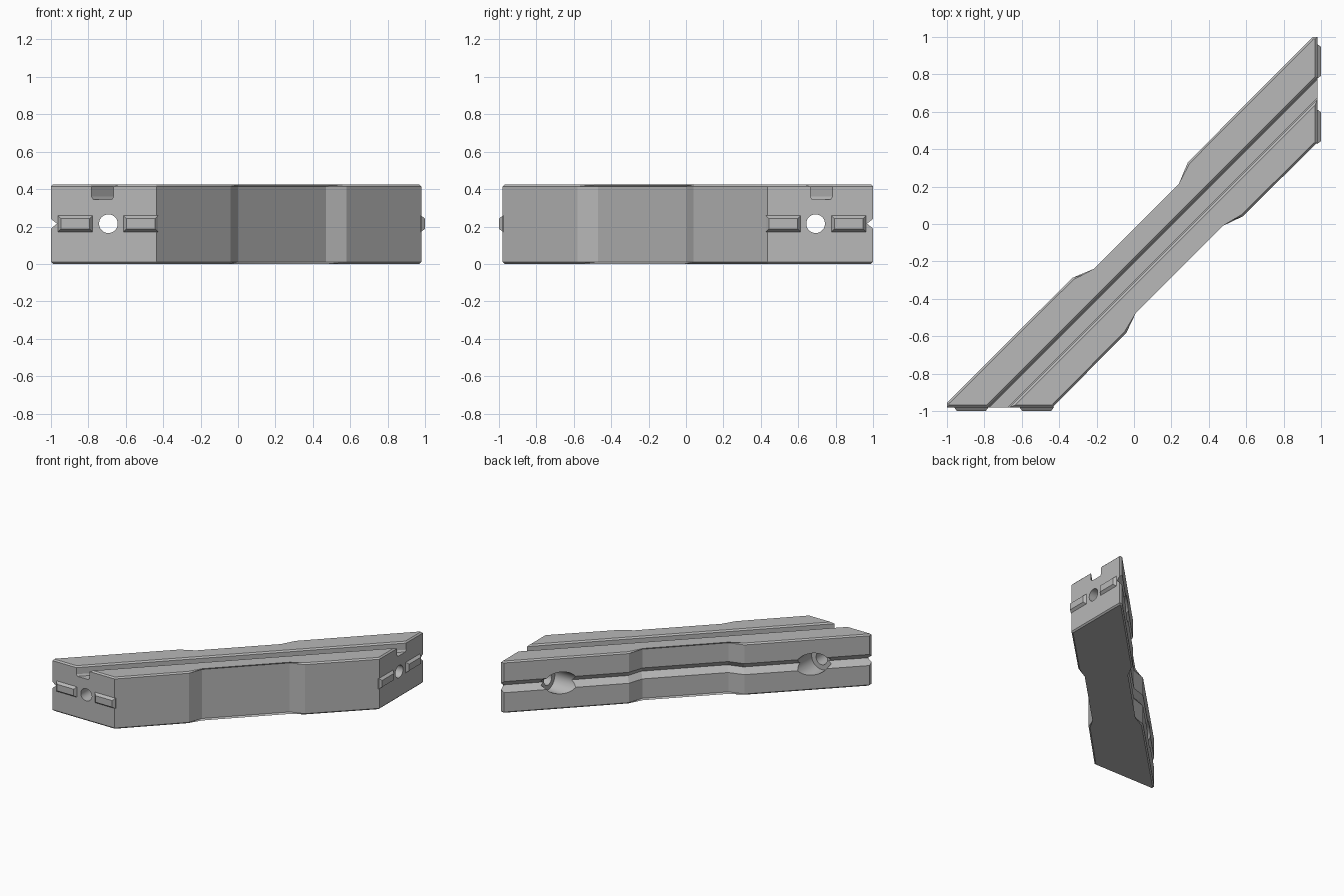
import bpy, bmesh, math
from mathutils import Vector, Matrix

cube = bpy.data.objects.get("Cube")
if cube:
    bpy.data.objects.remove(cube, do_unlink=True)

H, MID = 0.425, 0.215
S = math.sqrt(0.5)
ALONG = Vector((S, S, 0))       # direction of the long axis
ACROSS = Vector((S, -S, 0))     # direction across the beam
SWAP = Matrix(((0, -1, 0, 0), (-1, 0, 0, 0), (0, 0, 1, 0), (0, 0, 0, 1)))  # other end

grey = bpy.data.materials.new("plain_grey")
grey.use_nodes = True
grey.diffuse_color = (0.48, 0.48, 0.48, 1)
grey.node_tree.nodes["Principled BSDF"].inputs["Base Color"].default_value = grey.diffuse_color


def finish(name, bm, matrix=None):
    if matrix:
        bm.transform(matrix)
    bmesh.ops.recalc_face_normals(bm, faces=bm.faces[:])
    mesh = bpy.data.meshes.new(name)
    bm.to_mesh(mesh)
    bm.free()
    mesh.materials.append(grey)
    obj = bpy.data.objects.new(name, mesh)
    bpy.context.collection.objects.link(obj)
    return obj


def loft(sections):
    """Skin a solid through a list of equal closed sections."""
    bm = bmesh.new()
    rings = [[bm.verts.new(p) for p in sec] for sec in sections]
    n = len(rings[0])
    for a, b in zip(rings, rings[1:]):
        for i in range(n):
            j = (i + 1) % n
            bm.faces.new((a[i], a[j], b[j], b[i]))
    bm.faces.new(rings[0])
    bm.faces.new(rings[-1])
    return bm


def rod(radius, y0, y1, x):
    """Cylinder lying along y."""
    ring = [(x + radius * math.cos(i * math.tau / 40), MID + radius * math.sin(i * math.tau / 40))
            for i in range(40)]
    return loft([[(px, y, pz) for px, pz in ring] for y in (y0, y1)])


def cut(body, cutter):
    mod = body.modifiers.new("cut", 'BOOLEAN')
    mod.operation = 'DIFFERENCE'
    mod.solver = 'EXACT'
    mod.object = cutter
    bpy.ops.object.modifier_apply(modifier=mod.name)
    bpy.data.objects.remove(cutter, do_unlink=True)


def mirrored(points):
    return points + [(-y, -x) for x, y in reversed(points)]


# Waisted diagonal beam with chamfered top and bottom rims
left_side = mirrored([(-1, -0.98), (-1, -0.955), (-0.33, -0.288), (-0.21, -0.25)])
right_side = mirrored([(0.98, 0.435), (0.58, 0.04), (0.47, 0)][::-1])
right_side = [(0.98, 0.435), (0.58, 0.04), (0.47, 0), (0, -0.47), (-0.04, -0.58), (-0.435, -0.98)]
outline = left_side + right_side
bm = loft([[(x, y, z) for x, y in outline] for z in (0, H)])
rims = [e for e in bm.edges if abs(e.verts[0].co.z - e.verts[1].co.z) < 1e-4]
bmesh.ops.bevel(bm, geom=rims, offset=0.011, segments=1, affect='EDGES')
beam = finish("beam", bm)
bpy.context.view_layer.objects.active = beam
beam.select_set(True)

# Straight channel along the top
half = [(0.035, 0.345), (0.042, 0.36), (0.042, H - 0.011), (0.054, H), (0.054, H + 0.1)]
section = [(v, z) for v, z in half] + [(-v, z) for v, z in reversed(half)]
channel = loft([[ALONG * u + ACROSS * (0.181 + v) + Vector((0, 0, z)) for v, z in section]
                for u in (-2, 2)])
cut(beam, finish("channel_cutter", channel))

# V groove following the back-left side
path = [Vector((x, y, 0)) for x, y in left_side[1:-1]]
path[0] -= ALONG * 0.3
path[-1] += ALONG * 0.3
vee = [(0.04, 0), (-0.04, 0.09), (-0.04, -0.09)]
groove = loft([[p + ACROSS * v + Vector((0, 0, MID + z)) for v, z in vee] for p in path])
cut(beam, finish("groove_cutter", groove))

# Bolt holes with wider pockets on the back-left side, and raised end tabs
for end, matrix in (("front", None), ("right", SWAP)):
    cut(beam, finish("hole_cutter", rod(0.05, -1.2, 0, -0.693), matrix))
    cut(beam, finish("pocket_cutter", rod(0.09, -0.77, 0, -0.693), matrix))
    for side, x in (("outer", -0.87), ("inner", -0.52)):
        tab = loft([[(x + sx * w, y, MID + sz * h)
                     for sx, sz in ((-1, -1), (1, -1), (1, 1), (-1, 1))]
                    for y, w, h in ((-0.975, 0.092, 0.043), (-0.98, 0.092, 0.043), (-1, 0.077, 0.027))])
        finish(f"{end}_{side}_tab", tab, matrix)

bpy.ops.object.shade_smooth_by_angle(angle=math.radians(20))
